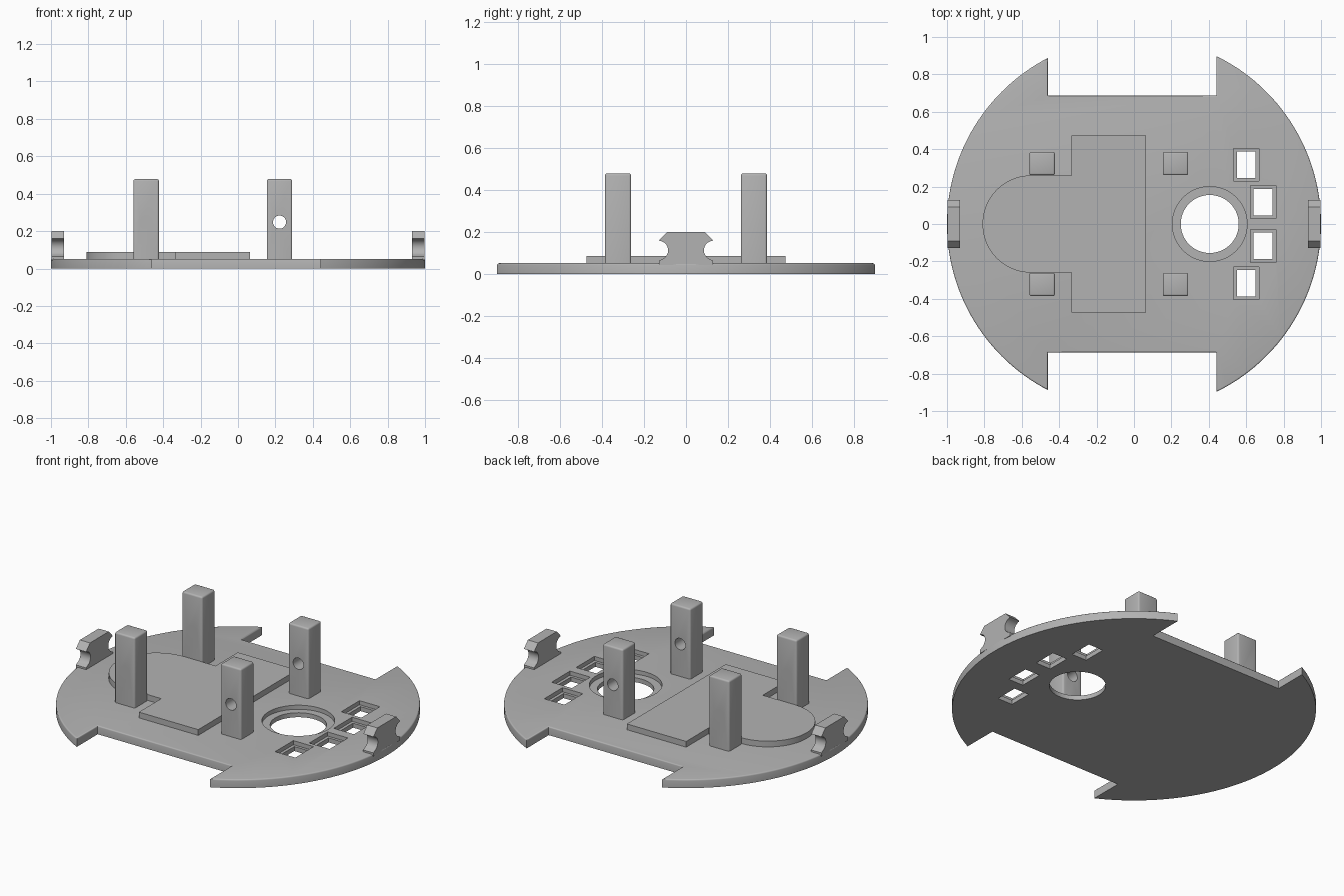
import bpy, bmesh
from math import acos, cos, sin, pi, radians
from mathutils import Matrix

cube = bpy.data.objects.get("Cube")
if cube:
    bpy.data.objects.remove(cube)

GREY = (0.45, 0.45, 0.45, 1)
mat = bpy.data.materials.new("mid grey")
mat.use_nodes = True
mat.diffuse_color = GREY
mat.node_tree.nodes["Principled BSDF"].inputs["Base Color"].default_value = GREY

TOP = 0.052          # upper face of the base plate
LEDGE = 0.027        # depth level of the stepped recesses
ALONG_X = Matrix(((0, 0, 1, 0), (1, 0, 0, 0), (0, 1, 0, 0), (0, 0, 0, 1)))
ALONG_Y = Matrix(((0, 1, 0, 0), (0, 0, 1, 0), (1, 0, 0, 0), (0, 0, 0, 1)))


def arc(cx, cy, r, start, end, n):
    return [(cx + r * cos(start + (end - start) * i / n),
             cy + r * sin(start + (end - start) * i / n)) for i in range(n + 1)]


def rect(cx, cy, hx, hy):
    return [(cx - hx, cy - hy), (cx + hx, cy - hy), (cx + hx, cy + hy), (cx - hx, cy + hy)]


def prism(name, outline, low, high, bevel=0, bevel_sides=False, matrix=None):
    """Extrude an outline, optionally rounding its top rim and upright edges."""
    bm = bmesh.new()
    base = bm.faces.new([bm.verts.new((x, y, low)) for x, y in outline])
    ext = bmesh.ops.extrude_face_region(bm, geom=[base])["geom"]
    for v in ext:
        if isinstance(v, bmesh.types.BMVert):
            v.co.z = high
    bmesh.ops.recalc_face_normals(bm, faces=bm.faces)
    if bevel:
        edges = [e for e in bm.edges
                 if all(v.co.z == e.verts[0].co.z for v in e.verts) and e.verts[0].co.z > (low + high) / 2
                 or bevel_sides and e.verts[0].co.z != e.verts[1].co.z]
        bmesh.ops.bevel(bm, geom=edges, offset=bevel, segments=3, profile=0.5, affect='EDGES')
    if matrix:
        bm.transform(matrix)
        bmesh.ops.recalc_face_normals(bm, faces=bm.faces)
    mesh = bpy.data.meshes.new(name)
    bm.to_mesh(mesh)
    bm.free()
    mesh.materials.append(mat)
    ob = bpy.data.objects.new(name, mesh)
    bpy.context.collection.objects.link(ob)
    return ob


def cut(ob, cutters):
    """Subtract the cutters, bake the result and remove them."""
    for c in cutters:
        mod = ob.modifiers.new("cut", 'BOOLEAN')
        mod.operation = 'DIFFERENCE'
        mod.solver = 'EXACT'
        mod.object = c
    graph = bpy.context.evaluated_depsgraph_get()
    mesh = bpy.data.meshes.new_from_object(ob.evaluated_get(graph))
    ob.modifiers.clear()
    ob.data = mesh
    for c in cutters:
        bpy.data.objects.remove(c)


def smooth(ob):
    bpy.ops.object.select_all(action='DESELECT')
    ob.select_set(True)
    bpy.context.view_layer.objects.active = ob
    bpy.ops.object.shade_smooth_by_angle(angle=radians(35))


# Round base plate with a wide notch front and back
xr, xl, ny = 0.44, -0.46, 0.687
outline = (arc(0, 0, 1, -acos(xr), acos(xr), 64) + [(xr, ny), (xl, ny)]
           + arc(0, 0, 1, acos(xl), 2 * pi - acos(xl), 64) + [(xl, -ny), (xr, -ny)])
plate = prism("base_plate", outline, 0, TOP, bevel=0.008)

# Stepped round hole and four stepped rectangular slots
cutters = [prism("hole_cutter", arc(0.405, 0, 0.155, 0, 2 * pi, 64)[:-1], -0.1, 0.2),
           prism("hole_recess_cutter", arc(0.405, 0, 0.2, 0, 2 * pi, 64)[:-1], LEDGE, 0.2)]
for x, y in ((0.6, 0.317), (0.69, 0.117)):
    for side in (-1, 1):
        cutters.append(prism("slot_cutter", rect(x, side * y, 0.05, 0.071), -0.1, 0.2))
        cutters.append(prism("slot_recess_cutter", rect(x, side * y, 0.068, 0.088), LEDGE, 0.2))
cut(plate, cutters)
smooth(plate)

# Raised pad: a cross block with a rounded tongue
pad = prism("raised_pad", [(-0.333, -0.26), (-0.333, -0.474), (0.065, -0.474),
                           (0.065, 0.474), (-0.333, 0.474), (-0.333, 0.26)]
            + arc(-0.55, 0, 0.26, pi / 2, 3 * pi / 2, 40), TOP - 0.01, 0.087)
smooth(pad)

# Four upright posts with a cross-drilled hole
for x, end in ((-0.491, "right"), (0.222, "left")):
    for side, face in ((-1, "front"), (1, "back")):
        y = side * 0.323
        post = prism(f"{face}_{end}_post", rect(x, y, 0.068, 0.062), TOP - 0.01, 0.478,
                     bevel=0.01, bevel_sides=True)
        drill = prism("drill_cutter", arc(0.248, x, 0.035, 0, 2 * pi, 32)[:-1],
                      y - 0.2, y + 0.2, matrix=ALONG_Y)
        cut(post, [drill])
        smooth(post)

# Edge clips with a round groove on each flank
half = ([(0.128, TOP - 0.01), (0.128, 0.063), (0.112, 0.072)]
        + arc(0.13, 0.113, 0.045, 1.4 * pi, 0.55 * pi, 16) + [(0.128, 0.16), (0.09, 0.2)])
profile = half + [(-y, z) for y, z in reversed(half)]
for name, low, high in (("right_clip", -0.998, -0.93), ("left_clip", 0.93, 0.998)):
    smooth(prism(name, profile, low, high, matrix=ALONG_X))
